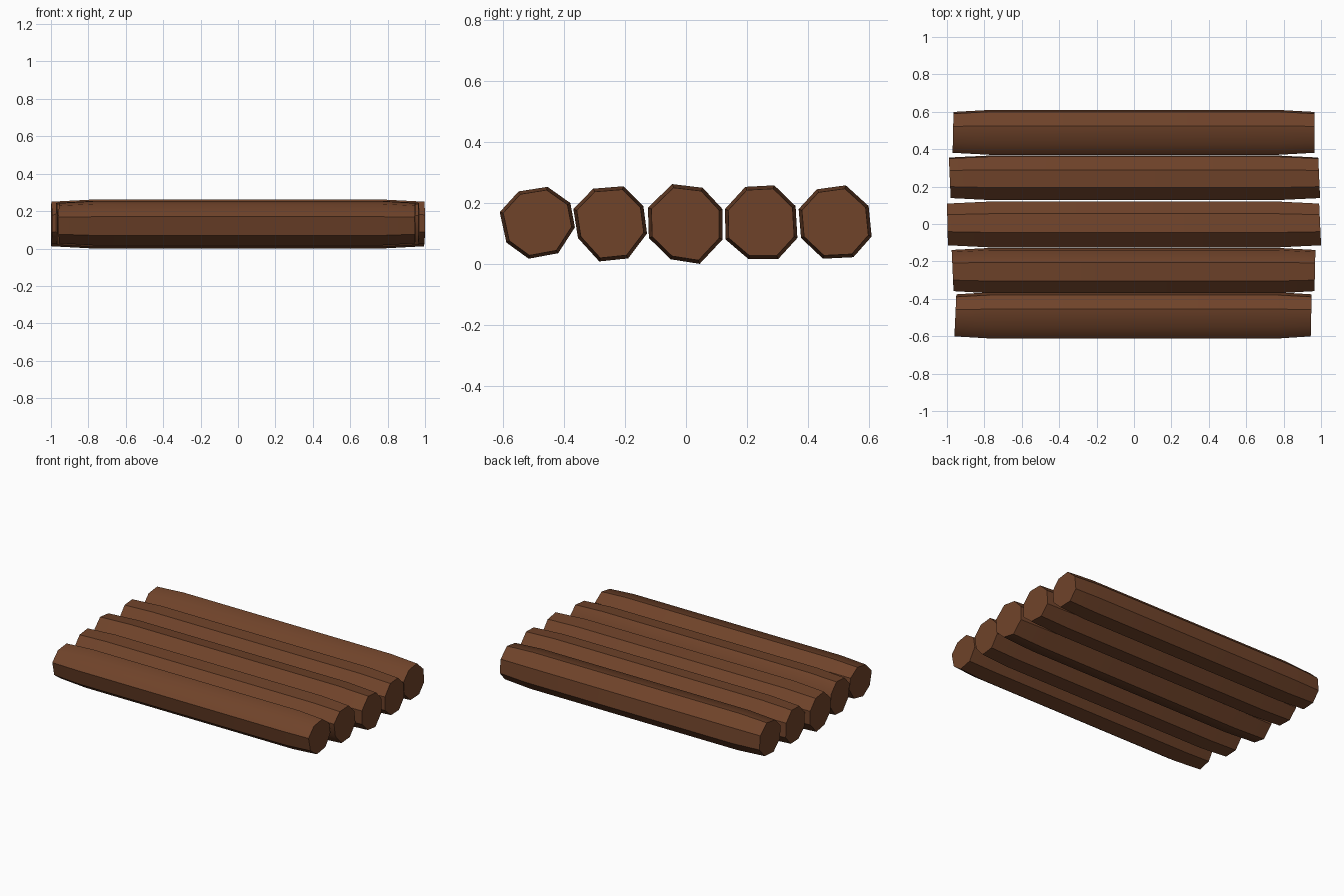
import bpy, bmesh, math

if "Cube" in bpy.data.objects:
    bpy.data.objects.remove(bpy.data.objects["Cube"])

# brown wood
wood = bpy.data.materials.new("wood")
wood.diffuse_color = (0.16, 0.056, 0.023, 1)
wood.use_nodes = True
wood.node_tree.nodes["Principled BSDF"].inputs["Base Color"].default_value = wood.diffuse_color

# per log: (left end x at low/high y, right end x at low/high y), hewn 8-sided section (y, z)
LOGS = [
    ((-0.96, -0.95), (0.945, 0.95),
     [(-.455, .253), (-.55, .238), (-.612, .17), (-.59, .07), (-.517, .017), (-.42, .035), (-.365, .12), (-.38, .20)]),
    ((-0.965, -0.975), (0.965, 0.97),
     [(-.205, .255), (-.305, .247), (-.37, .18), (-.355, .085), (-.285, .008), (-.19, .018), (-.128, .10), (-.14, .19)]),
    ((-0.995, -1.0), (1.0, 0.99),
     [(.055, .25), (-.045, .262), (-.125, .185), (-.122, .085), (-.05, .015), (.045, .0), (.12, .08), (.12, .18)]),
    ((-0.98, -0.99), (0.995, 0.985),
     [(.29, .258), (.195, .253), (.128, .18), (.13, .08), (.205, .016), (.303, .016), (.366, .085), (.36, .19)]),
    ((-0.97, -0.965), (0.965, 0.965),
     [(.525, .258), (.43, .245), (.37, .18), (.378, .085), (.45, .017), (.55, .022), (.61, .09), (.60, .19)]),
]
SHOULDER = 0.77   # where the taper begins
TAPER = 0.91      # end size relative to the middle


def make_log(name, left, right, section):
    cy = sum(p[0] for p in section) / 8
    cz = sum(p[1] for p in section) / 8
    bm = bmesh.new()

    def ring(x_low, x_high, s):
        verts = []
        for y, z in section:
            t = (y - cy) / 0.24 + 0.5
            verts.append(bm.verts.new((x_low + (x_high - x_low) * t,
                                       cy + (y - cy) * s, cz + (z - cz) * s)))
        return verts

    rings = [ring(*left, TAPER), ring(-SHOULDER, -SHOULDER, 1),
             ring(SHOULDER, SHOULDER, 1), ring(*right, TAPER)]
    # bark faces
    for a, b in zip(rings, rings[1:]):
        for i in range(8):
            j = (i + 1) % 8
            bm.faces.new((a[i], a[j], b[j], b[i]))
    # cut ends
    bm.faces.new(rings[0])
    bm.faces.new(rings[-1])
    bmesh.ops.recalc_face_normals(bm, faces=bm.faces)
    mesh = bpy.data.meshes.new(name)
    bm.to_mesh(mesh)
    bm.free()
    mesh.materials.append(wood)
    obj = bpy.data.objects.new(name, mesh)
    bpy.context.collection.objects.link(obj)
    bpy.ops.object.select_all(action='DESELECT')
    obj.select_set(True)
    bpy.context.view_layer.objects.active = obj
    bpy.ops.object.shade_smooth_by_angle(angle=math.radians(40))


for n, (left, right, section) in enumerate(LOGS, 1):
    make_log(f"log_{n}", left, right, section)
